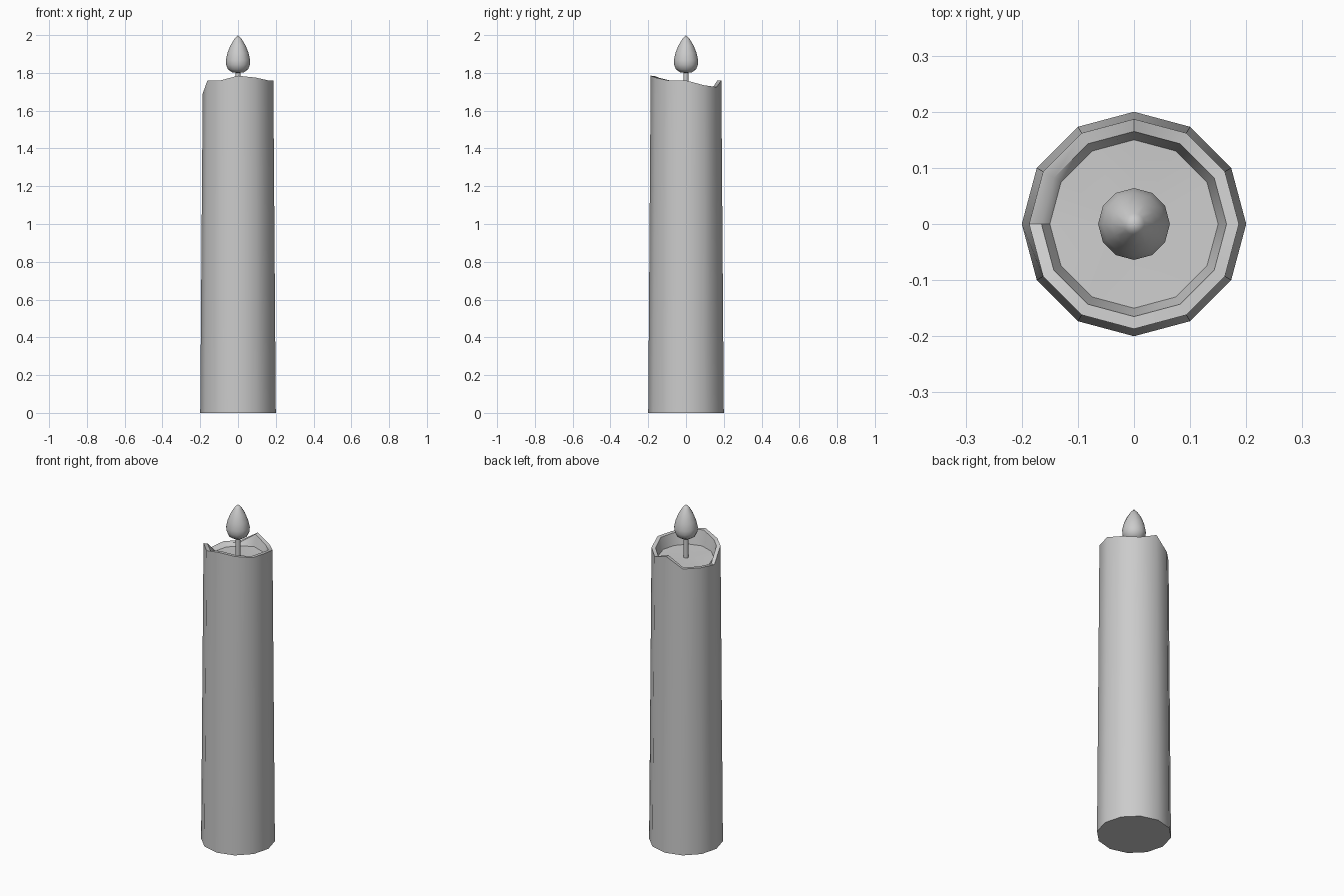
import bpy
from math import cos, sin, radians

if "Cube" in bpy.data.objects:
    bpy.data.objects.remove(bpy.data.objects["Cube"])

N = 12


def ring(radius, heights):
    """Twelve points round the z axis, one height each (or one shared)."""
    if not isinstance(heights, list):
        heights = [heights] * N
    return [(radius * cos(radians(30 * i)), radius * sin(radians(30 * i)), h)
            for i, h in enumerate(heights)]


def loft(name, rings, bottom=None, top=None, angle=40):
    """Skin stacked rings; end in a point, or in a flat cap when no point is given."""
    verts = [p for r in rings for p in r]
    faces = []
    for k in range(len(rings) - 1):
        for i in range(N):
            a, b = k * N + i, k * N + (i + 1) % N
            faces.append((a, b, b + N, a + N))
    last = (len(rings) - 1) * N
    if bottom is None:
        faces.append(tuple(reversed(range(N))))
    else:
        verts.append((0, 0, bottom))
        c = len(verts) - 1
        faces += [((i + 1) % N, i, c) for i in range(N)]
    if top is None:
        faces.append(tuple(range(last, last + N)))
    else:
        verts.append((0, 0, top))
        c = len(verts) - 1
        faces += [(last + i, last + (i + 1) % N, c) for i in range(N)]
    mesh = bpy.data.meshes.new(name)
    mesh.from_pydata(verts, [], faces)
    mesh.update()
    obj = bpy.data.objects.new(name, mesh)
    bpy.context.collection.objects.link(obj)
    bpy.ops.object.select_all(action='DESELECT')
    obj.select_set(True)
    bpy.context.view_layer.objects.active = obj
    bpy.ops.object.shade_smooth_by_angle(angle=radians(angle))
    return obj


# Wax body: tapered shaft, uneven melted rim, shallow bowl on top
rim = [1.76, 1.735, 1.725, 1.76, 1.70, 1.70,
       1.69, 1.76, 1.76, 1.785, 1.775, 1.76]
lip = [h - 0.001 for h in rim]
inner = [1.68 + (h - 1.69) * 0.15 for h in rim]
loft("candle_body", [ring(0.2, 0), ring(0.187, rim), ring(0.165, lip),
                     ring(0.15, inner)], top=1.685)

# Wick
loft("wick", [ring(0.013, 1.675), ring(0.013, 1.81)])

# Flame
profile = [(0.03, 1.803), (0.053, 1.818), (0.063, 1.843), (0.064, 1.867),
           (0.056, 1.905), (0.04, 1.945), (0.019, 1.98)]
loft("flame", [ring(r, z) for r, z in profile], bottom=1.799, top=2.0, angle=60)
